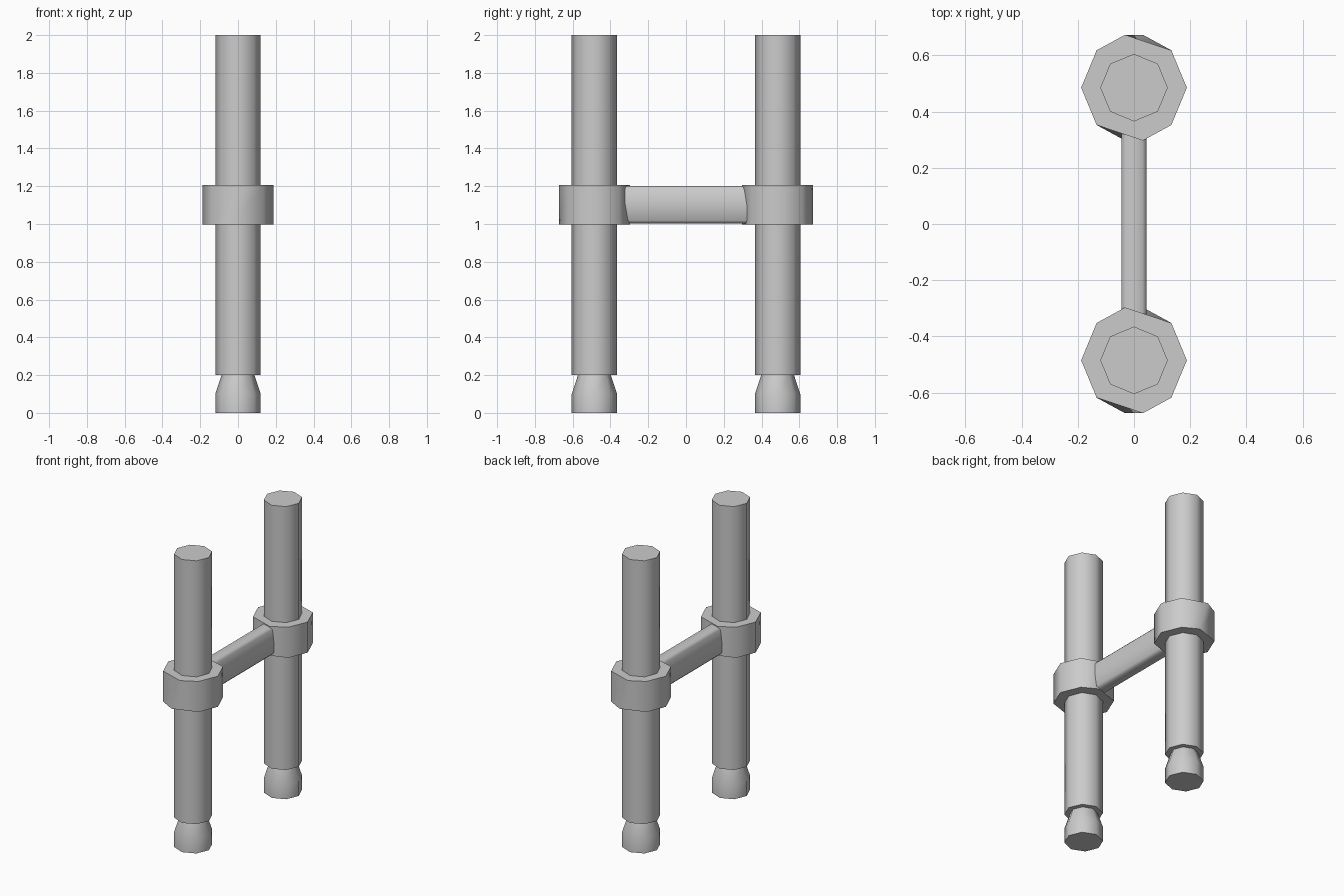
import bpy, bmesh, math

if "Cube" in bpy.data.objects:
    bpy.data.objects.remove(bpy.data.objects["Cube"])

SIDES = 8
POST_Y = 0.485

grey = bpy.data.materials.new("light_grey")
grey.diffuse_color = (0.6, 0.6, 0.6, 1)
grey.use_nodes = True
grey.node_tree.nodes["Principled BSDF"].inputs["Base Color"].default_value = grey.diffuse_color


def finish(name, bm, smooth_deg=50):
    bmesh.ops.recalc_face_normals(bm, faces=bm.faces)
    me = bpy.data.meshes.new(name)
    bm.to_mesh(me)
    bm.free()
    me.materials.append(grey)
    ob = bpy.data.objects.new(name, me)
    bpy.context.collection.objects.link(ob)
    bpy.ops.object.select_all(action='DESELECT')
    ob.select_set(True)
    bpy.context.view_layer.objects.active = ob
    bpy.ops.object.shade_smooth_by_angle(angle=math.radians(smooth_deg))
    return ob


def lathe(name, y, profile, twist=0.0):
    """Stack octagonal rings of (radius, z); twist skews the two y-axis corners."""
    bm = bmesh.new()
    rings = []
    for j, (r, z) in enumerate(profile):
        t = twist * (1 - 2 * j / (len(profile) - 1))
        ring = []
        for k in range(SIDES):
            a = math.tau * k / SIDES
            dx = t if k == 2 else -t if k == 6 else 0
            ring.append(bm.verts.new((r * math.cos(a) + dx, y + r * math.sin(a), z)))
        rings.append(ring)
    for lo, hi in zip(rings, rings[1:]):
        for k in range(SIDES):
            n = (k + 1) % SIDES
            bm.faces.new((lo[k], lo[n], hi[n], hi[k]))
    bm.faces.new(rings[0])
    bm.faces.new(rings[-1])
    return finish(name, bm)


for side, y in (("front", -POST_Y), ("back", POST_Y)):
    # Main tube
    lathe(side + "_post", y, [(0.12, 0.2), (0.12, 2.0)])
    # Tapered foot
    lathe(side + "_foot", y, [(0.12, 0.0), (0.12, 0.1), (0.087, 0.2)])
    # Clamp ring, slightly twisted where the bar meets it
    lathe(side + "_collar", y, [(0.188, 0.998), (0.188, 1.207)], twist=0.032)

# Connecting bar with softened long edges
bm = bmesh.new()
bmesh.ops.create_cube(bm, size=1)
for v in bm.verts:
    v.co = (v.co.x * 0.09, v.co.y * 0.8, v.co.z * 0.197 + 1.102)
long_edges = [e for e in bm.edges if abs(e.verts[0].co.y - e.verts[1].co.y) > 0.5]
bmesh.ops.bevel(bm, geom=long_edges, offset=0.015, segments=1, affect='EDGES')
finish("cross_bar", bm)
